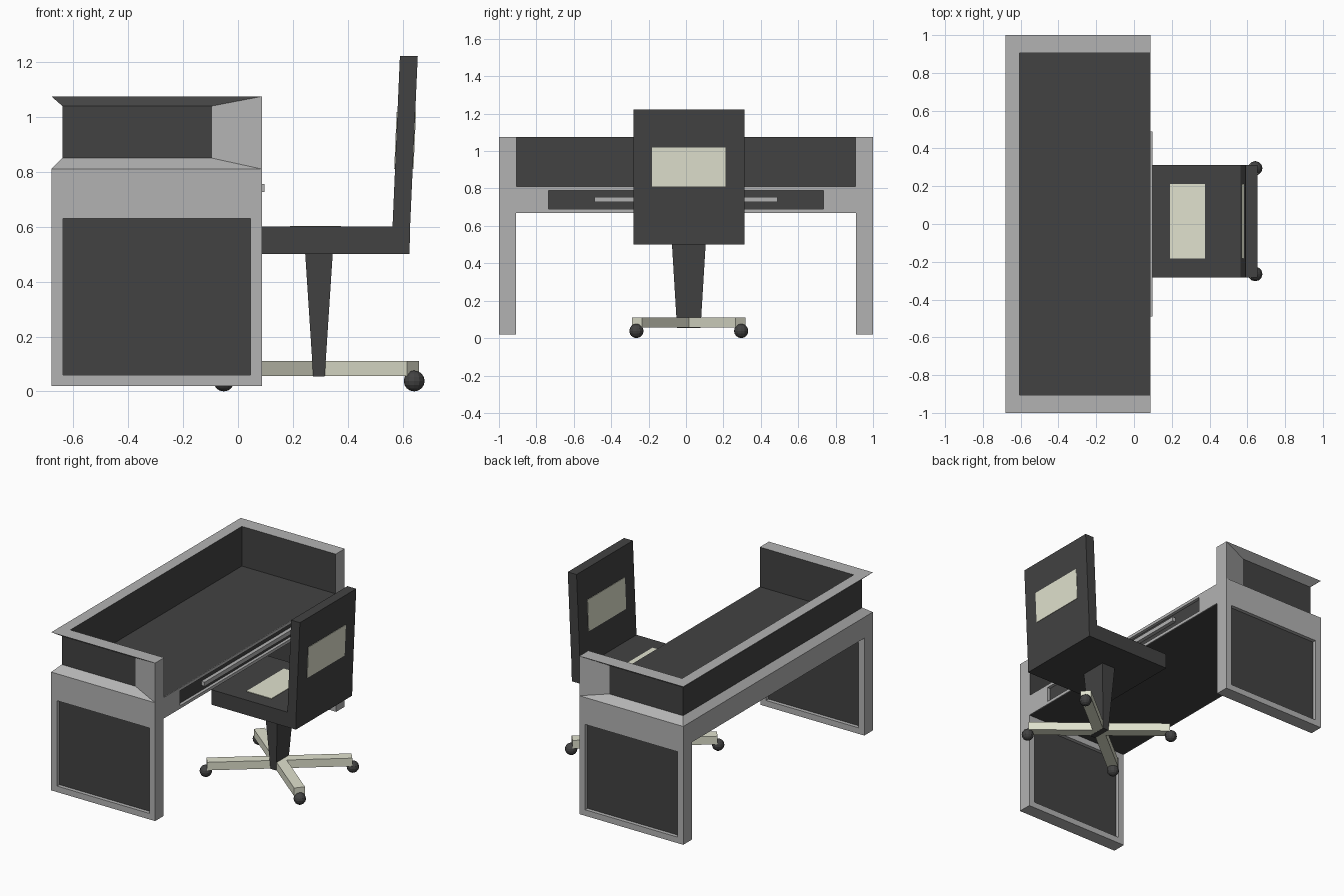
import bpy, bmesh, math
from mathutils import Vector, Matrix

if "Cube" in bpy.data.objects:
    bpy.data.objects.remove(bpy.data.objects["Cube"])


def material(name, rgb):
    m = bpy.data.materials.new(name)
    m.diffuse_color = (*rgb, 1)
    m.use_nodes = True
    m.node_tree.nodes["Principled BSDF"].inputs["Base Color"].default_value = m.diffuse_color
    return m


GREY = material("frame_grey", (0.45, 0.45, 0.45))
DARK = material("panel_dark", (0.055, 0.055, 0.055))
CREAM = material("cream", (0.75, 0.76, 0.62))


def finish(bm, name, *mats):
    me = bpy.data.meshes.new(name)
    bmesh.ops.recalc_face_normals(bm, faces=bm.faces)
    bm.to_mesh(me)
    bm.free()
    for m in mats:
        me.materials.append(m)
    ob = bpy.data.objects.new(name, me)
    bpy.context.collection.objects.link(ob)
    return ob


def box_bm(lo, hi):
    bm = bmesh.new()
    lo, hi = Vector(lo), Vector(hi)
    size = Matrix.Diagonal((*(hi - lo), 1))
    bmesh.ops.create_cube(bm, size=1, matrix=Matrix.Translation((lo + hi) / 2) @ size)
    bm.normal_update()
    return bm


def box(name, lo, hi, mat):
    return finish(box_bm(lo, hi), name, mat)


def face_towards(bm, direction):
    bm.normal_update()
    d = Vector(direction)
    return max(bm.faces, key=lambda f: (round(f.normal.dot(d), 3), f.calc_center_median().dot(d)))


def recess(bm, direction, lo, hi, depth=0):
    """Cut a rectangle lo..hi (None = keep that axis) into a face and darken it."""
    f = face_towards(bm, direction)
    bmesh.ops.inset_individual(bm, faces=[f], thickness=0.01)
    mid = f.calc_center_median()
    for v in f.verts:
        for a in range(3):
            if lo[a] is not None:
                v.co[a] = lo[a] if v.co[a] < mid[a] else hi[a]
    if depth:
        f = bmesh.ops.extrude_discrete_faces(bm, faces=[f])["faces"][0]
        bmesh.ops.translate(bm, verts=f.verts, vec=-Vector(direction) * depth)
    f.material_index = 1


# Desk body: dark work surface and underside, drawer slot in front
X0, X1 = -0.68, 0.088
bm = box_bm((X0, -1, 0.67), (X1, 1, 0.81))
recess(bm, (0, 0, 1), (-0.605, -0.905, None), (0.085, 0.905, None))
recess(bm, (0, 0, -1), (X0 + 0.005, -0.91, None), (X1 - 0.005, 0.91, None))
recess(bm, (1, 0, 0), (None, -0.735, 0.69), (None, 0.735, 0.79), 0.02)
finish(bm, "desk_body", GREY, DARK)
box("drawer_handle", (0.072, -0.49, 0.727), (0.097, 0.49, 0.755), GREY)

# Side supports with a recessed panel on both faces
for s, label in ((-1, "front"), (1, "rear")):
    y0, y1 = sorted((s * 0.91, s * 1.0))
    bm = box_bm((X0, y0, 0.02), (X1, y1, 0.67))
    for d in (-1, 1):
        recess(bm, (0, d, 0), (-0.637, None, 0.06), (0.045, None, 0.63), 0.025)
    bmesh.ops.delete(bm, geom=[face_towards(bm, (0, 0, 1))], context='FACES')
    finish(bm, label + "_side_support", GREY, DARK)


# Raised surround: U-shaped wall with a bevelled recess on the outside
def u_ring(bm, xf, xb, y, z):
    return [bm.verts.new(p) for p in ((xf, -y, z), (xb, -y, z), (xb, y, z), (xf, y, z))]


bm = bmesh.new()
rings = [u_ring(bm, *r) for r in (
    (X1, X0, 1, 0.81), (-0.095, -0.64, 0.945, 0.85), (-0.095, -0.64, 0.945, 1.04),
    (X1, X0, 1, 1.075), (X1, -0.605, 0.905, 1.075), (X1, -0.605, 0.905, 0.81))]
for k in range(5):
    for i in range(3):
        f = bm.faces.new((rings[k][i], rings[k][i + 1], rings[k + 1][i + 1], rings[k + 1][i]))
        f.material_index = 1 if k in (1, 4) else 0
for i in (0, 3):
    bm.faces.new([rings[k][i] for k in (0, 1, 2, 3)])
    bm.faces.new([rings[k][i] for k in (0, 3, 4, 5)])
finish(bm, "raised_surround", GREY, DARK)

# Chair seat and backrest: one L profile extruded across y
CX, CY = 0.295, 0.015
profile = ((0, 0.5), (0.625, 0.5), (0.627, 0.6), (0.655, 1.222), (0.59, 1.222), (0.563, 0.6), (0, 0.6))
bm = bmesh.new()
f = bm.faces.new([bm.verts.new((x, CY - 0.297, z)) for x, z in profile])
ext = bmesh.ops.extrude_face_region(bm, geom=[f])["geom"]
bmesh.ops.translate(bm, verts=[g for g in ext if isinstance(g, bmesh.types.BMVert)], vec=(0, 0.594, 0))
finish(bm, "seat_and_backrest", DARK)

# Cream pads on the seat and on both sides of the backrest
box("seat_pad", (0.19, CY - 0.197, 0.598), (0.375, CY + 0.197, 0.603), CREAM)
for name, xa, xb in (("backrest_front_pad", 0.563, 0.59), ("backrest_rear_pad", 0.627, 0.655)):
    def at(z):
        return xa + (xb - xa) * (z - 0.6) / 0.622
    bm = box_bm((-0.003, CY - 0.197, 0.81), (0.003, CY + 0.197, 1.018))
    for v in bm.verts:
        v.co.x += at(v.co.z)
    finish(bm, name, CREAM)

# Tapered column
bm = box_bm((CX - 0.05, CY - 0.09, 0.055), (CX + 0.05, CY + 0.09, 0.5))
for v in bm.verts:
    if v.co.z < 0.2:
        v.co.x = CX + (v.co.x - CX) * 0.42
        v.co.y = CY + (v.co.y - CY) * 0.7
finish(bm, "column", DARK)

# Crossed base arms with castors
angle = math.atan2(0.28, 0.347)
for k, s in enumerate((-1, 1)):
    arm = box(f"base_arm_{k + 1}", (-0.44, -0.034, 0.056), (0.44, 0.034, 0.11), CREAM)
    arm.location = (CX, CY, 0)
    arm.rotation_euler.z = s * angle
n = 0
for sx in (-1, 1):
    for sy in (-1, 1):
        n += 1
        bm = bmesh.new()
        bmesh.ops.create_uvsphere(bm, u_segments=12, v_segments=8, radius=0.038)
        finish(bm, f"castor_{n}", DARK).location = (CX + sx * 0.347, CY + sy * 0.28, 0.038)
